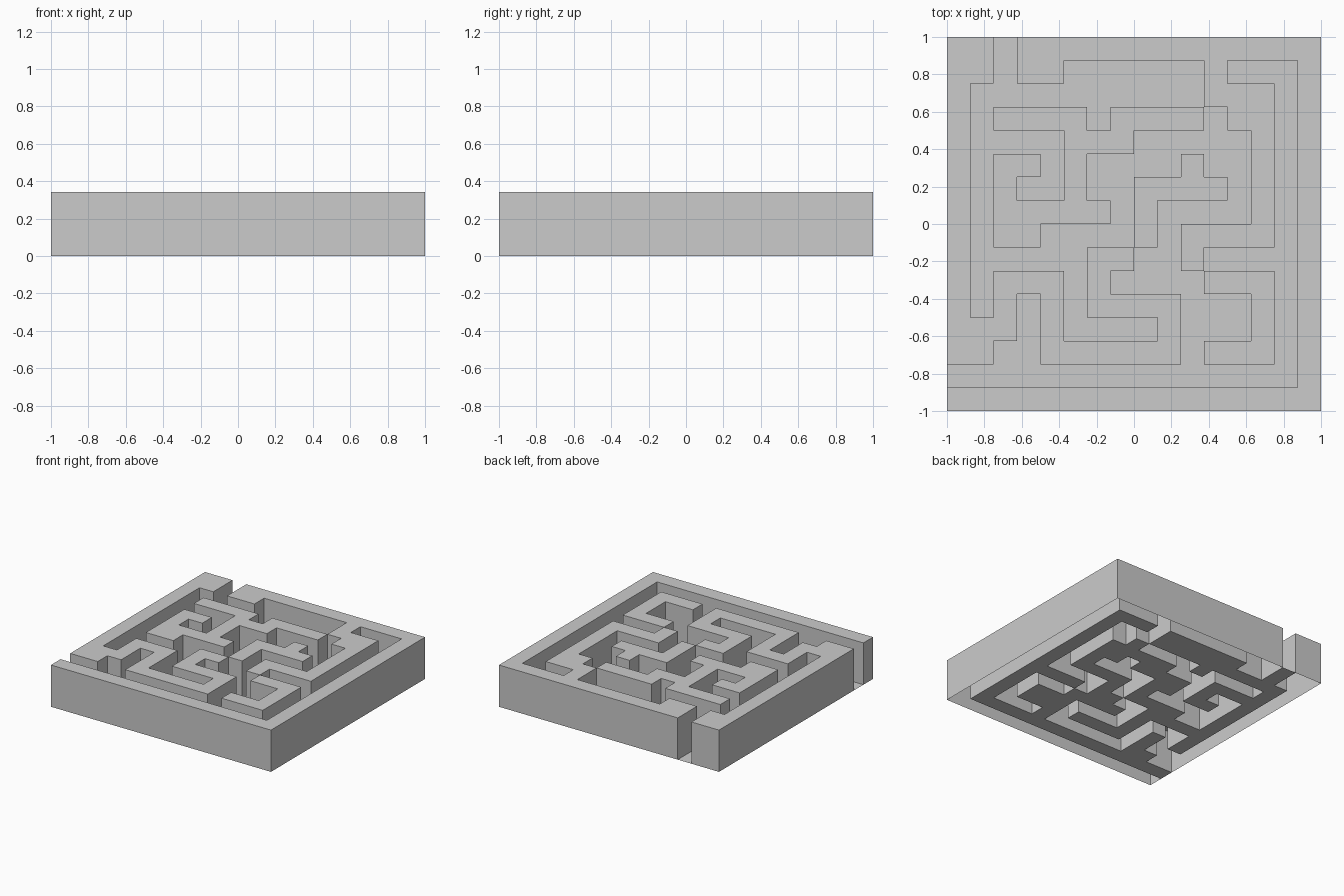
import bpy
import bmesh

cube = bpy.data.objects.get("Cube")
if cube:
    bpy.data.objects.remove(cube, do_unlink=True)

# Maze plan, back row first: '#' is raised wall, '.' is open path
PLAN = [
    "##.#############",
    "##.##......#...#",
    "#..........###.#",
    "#.####.####.##.#",
    "#....###.....#.#",
    "#.##.#....#..#.#",
    "#.#..#..####.#.#",
    "#.#####.#....#.#",
    "#.##....#.####.#",
    "#.....##..#....#",
    "#.###.#....###.#",
    "#.#.#.####...#.#",
    "###.#....#...#.#",
    "##..######.###.#",
    "...............#",
    "################",
]
N = len(PLAN)
CELL = 2 / N
HEIGHT = 0.343

grey = bpy.data.materials.new("light_grey")
grey.use_nodes = True
grey.diffuse_color = (0.6, 0.6, 0.6, 1)
grey.node_tree.nodes["Principled BSDF"].inputs["Base Color"].default_value = (0.6, 0.6, 0.6, 1)


def is_wall(col, row):
    return 0 <= col < N and 0 <= row < N and PLAN[row][col] == "#"


def point(col, row, z):
    return (col * CELL - 1, 1 - row * CELL, z)


def add_quad(bm, corners):
    bm.faces.new([bm.verts.new(point(*c)) for c in corners])


def finish(name, bm):
    bmesh.ops.remove_doubles(bm, verts=bm.verts, dist=0.001)
    mesh = bpy.data.meshes.new(name)
    bm.to_mesh(mesh)
    bm.free()
    mesh.materials.append(grey)
    obj = bpy.data.objects.new(name, mesh)
    bpy.context.collection.objects.link(obj)


walls, floor = bmesh.new(), bmesh.new()
for r in range(N):
    for c in range(N):
        # Cell outline, counter-clockwise from above: front, right, back, left edges
        ring = [(c, r + 1), (c + 1, r + 1), (c + 1, r), (c, r)]
        sides = [(c, r + 1), (c + 1, r), (c, r - 1), (c - 1, r)]
        if not is_wall(c, r):
            add_quad(floor, [(*p, 0) for p in ring])
            continue
        # Wall top, plus a side wherever the neighbour is open; underside stays hollow
        add_quad(walls, [(*p, HEIGHT) for p in ring])
        for i, neighbour in enumerate(sides):
            if not is_wall(*neighbour):
                a, b = ring[i], ring[(i + 1) % len(ring)]
                add_quad(walls, [(*a, 0), (*b, 0), (*b, HEIGHT), (*a, HEIGHT)])

finish("maze_walls", walls)
finish("maze_path_floor", floor)
